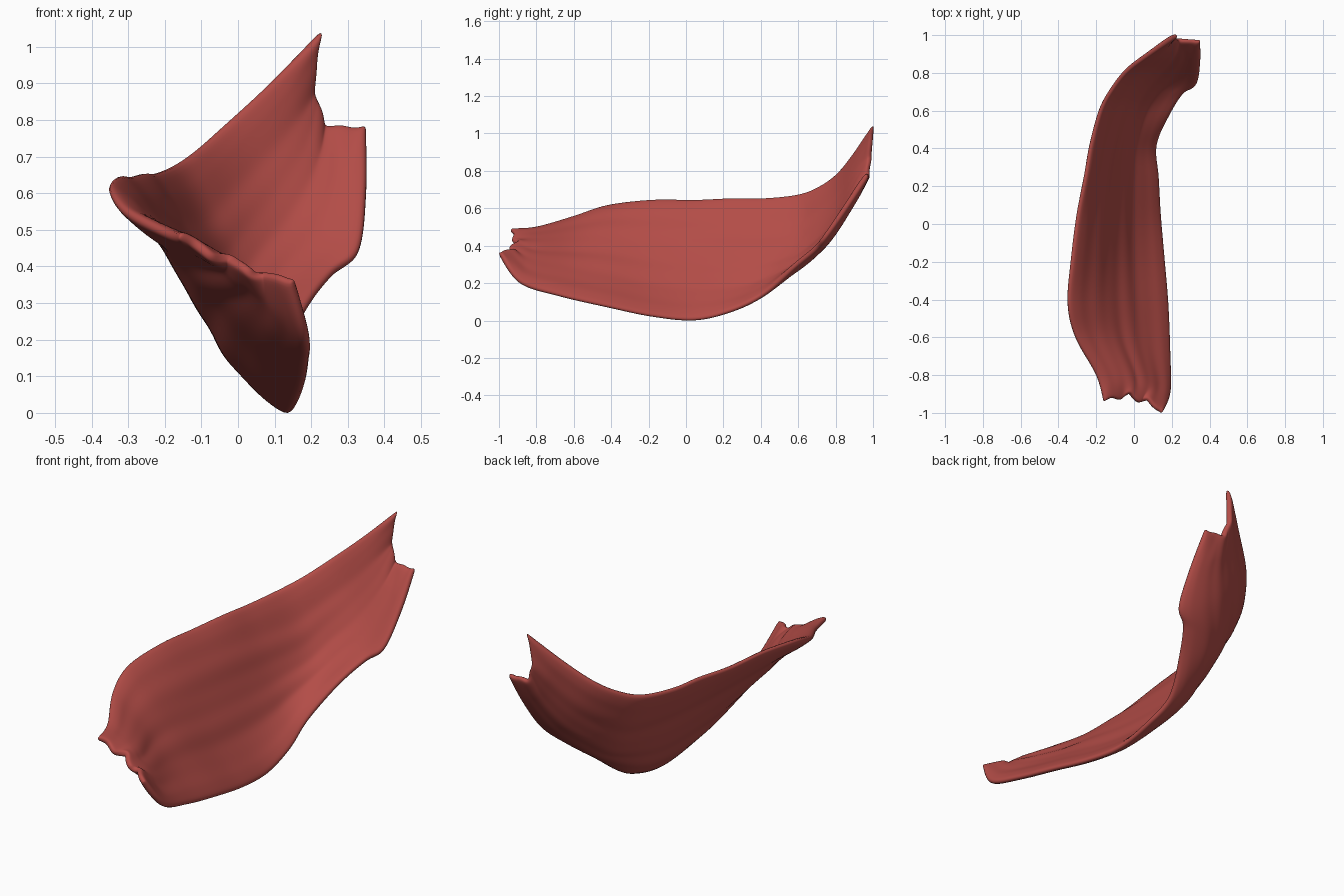
import bpy
import math
from mathutils import Vector

default_cube = bpy.data.objects.get("Cube")
if default_cube:
    bpy.data.objects.remove(default_cube, do_unlink=True)

# Guide rails running front to back along the sheet, in hundredths of a unit
upper_rail = [(-16, -94, 50), (-20, -80, 51), (-31, -60, 57), (-35, -42, 63),
              (-33, -18, 66), (-30, 5, 66), (-26, 25, 67), (-23, 42, 67),
              (-18, 60, 69), (-12, 71, 73), (-4, 81, 80), (8, 90, 91), (23, 100, 106)]
middle_rail = [(0, -92, 42), (1, -82, 38), (-6, -62, 37), (-9, -42, 36),
               (-10, -18, 33), (-10, 5, 32), (-9, 27, 32), (-7, 43, 34),
               (-2, 60, 38), (3, 71, 46), (11, 81, 56), (19, 90, 70), (22, 98, 84)]
lower_rail = [(15, -100, 38), (19, -89, 22), (19, -68, 15), (18, -42, 9),
              (16, -18, 4), (14, 5, 2), (13, 25, 7), (12, 42, 16),
              (19, 58, 31), (26, 69, 40), (33, 74, 46), (35, 85, 62), (35, 97, 80)]

COLUMNS, ROWS = 32, 84


def sample(rail, t):
    """Catmull-Rom point at t in 0..1 along a rail."""
    s = t * (len(rail) - 1)
    i = min(int(s), len(rail) - 2)
    f = s - i
    a, b, c, d = (Vector(rail[min(max(k, 0), len(rail) - 1)]) / 100
                  for k in range(i - 1, i + 3))
    return (b * 2 + (c - a) * f + (a * 2 - b * 5 + c * 4 - d) * f * f
            + (b * 3 - a - c * 3 + d) * f ** 3) / 2


def surface(u, v):
    """Sheet point: u goes across from upper to lower rail, v along the length."""
    a, m, b = (sample(rail, v) for rail in (upper_rail, middle_rail, lower_rail))
    point = a * (1 - u) * (1 - 2 * u) + m * 4 * u * (1 - u) + b * u * (2 * u - 1)
    inside = math.sin(math.pi * u)
    # The belly hangs towards the lower edge, with shallow fibre grooves
    belly = 0.016 * math.sin(2 * math.pi * u) * math.sin(math.pi * v)
    wave = math.sin(u * 21 + 2 * math.sin(v * 4)) + 0.6 * math.sin(u * 37 - v * 5)
    point += Vector((0.7, 0, 0.7)) * (belly + 0.003 * wave * inside)
    # Ragged front and back ends
    front, back = max(0, 1 - v * 14), max(0, 1 - (1 - v) * 14)
    point.y += 0.02 * math.sin(u * 19) * inside * front
    point.z += 0.012 * math.sin(u * 17) * inside * (front + back)
    return point


# Muscle sheet
verts = [surface(c / COLUMNS, r / ROWS)
         for r in range(ROWS + 1) for c in range(COLUMNS + 1)]
stride = COLUMNS + 1
faces = [(r * stride + c, r * stride + c + 1, (r + 1) * stride + c + 1, (r + 1) * stride + c)
         for r in range(ROWS) for c in range(COLUMNS)]
mesh = bpy.data.meshes.new("muscle_sheet")
mesh.from_pydata(verts, [], faces)
sheet = bpy.data.objects.new("muscle_sheet", mesh)
bpy.context.collection.objects.link(sheet)

# Thickness tapers towards the rim
group = sheet.vertex_groups.new(name="thickness")
for r in range(ROWS + 1):
    for c in range(COLUMNS + 1):
        rim = min(c / 3, (COLUMNS - c) / 3, r / 5, (ROWS - r) / 5, 1)
        group.add([r * stride + c], 0.45 + 0.55 * math.sqrt(rim), "REPLACE")
solid = sheet.modifiers.new("thickness", "SOLIDIFY")
solid.thickness = 0.042
solid.offset = 0
solid.vertex_group = group.name
rounding = sheet.modifiers.new("rounding", "SUBSURF")
rounding.levels = rounding.render_levels = 1

# Muscle red
red = bpy.data.materials.new("muscle_red")
red.use_nodes = True
colour = (0.45, 0.073, 0.063, 1)
red.diffuse_color = colour
red.node_tree.nodes["Principled BSDF"].inputs["Base Color"].default_value = colour
mesh.materials.append(red)

# Smooth shading
bpy.context.view_layer.objects.active = sheet
sheet.select_set(True)
bpy.ops.object.shade_smooth_by_angle(angle=math.radians(60))

# Stand the sheet on the ground
bpy.context.view_layer.update()
evaluated = sheet.evaluated_get(bpy.context.evaluated_depsgraph_get())
sheet.location.z = -min(v.co.z for v in evaluated.data.vertices)
